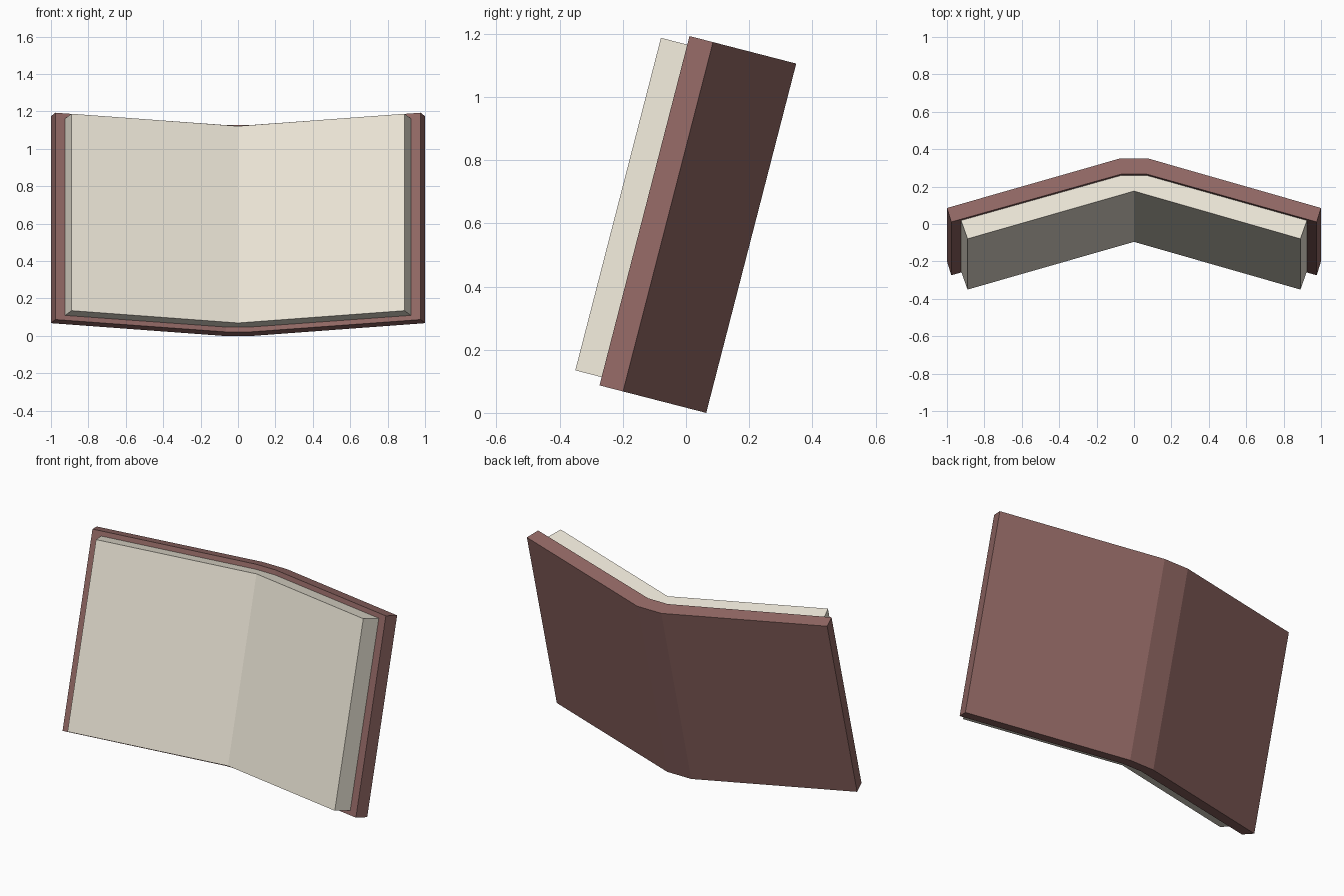
import bpy, bmesh, math
from mathutils import Matrix

if "Cube" in bpy.data.objects:
    bpy.data.objects.remove(bpy.data.objects["Cube"])

TILT = math.radians(14.45)
# local x = width, local y = towards the back, local z = up the book
FRAME = Matrix.Translation((0, 0.064, 0)) @ Matrix.Rotation(-TILT, 4, 'X')


def material(name, rgb):
    m = bpy.data.materials.new(name)
    m.diffuse_color = (*rgb, 1)
    m.use_nodes = True
    m.node_tree.nodes["Principled BSDF"].inputs["Base Color"].default_value = m.diffuse_color
    return m


def mirrored_prism(name, front, back, z0, z1, mat):
    """Extrude a symmetric (x, depth) section; each list runs from the spine outwards."""
    half = front + back[::-1]
    left = [(-x, w) for x, w in reversed(half) if x > 0]
    outline = [(x, w) for x, w in half] + left
    bm = bmesh.new()
    verts = [bm.verts.new((x, -w, z0)) for x, w in outline]
    face = bm.faces.new(verts)
    ext = bmesh.ops.extrude_face_region(bm, geom=[face])
    top = [v for v in ext['geom'] if isinstance(v, bmesh.types.BMVert)]
    bmesh.ops.translate(bm, verts=top, vec=(0, 0, z1 - z0))
    bmesh.ops.recalc_face_normals(bm, faces=bm.faces)
    bmesh.ops.triangulate(bm, faces=[f for f in bm.faces if len(f.verts) > 4])
    bm.transform(FRAME)
    me = bpy.data.meshes.new(name)
    bm.to_mesh(me)
    bm.free()
    me.materials.append(mat)
    ob = bpy.data.objects.new(name, me)
    bpy.context.collection.objects.link(ob)


# Hard cover: flat spine with two boards angled forward
mirrored_prism("cover",
               [(0, 0.084), (0.065, 0.084), (0.977, 0.349)],
               [(0, 0), (0.08, 0), (1.0, 0.272)],
               0, 1.142, material("cover_leather", (0.29, 0.14, 0.13)))

# Page block: bevelled fore-edges, sitting inside the cover
mirrored_prism("pages",
               [(0, 0.1715), (0.89, 0.435)],
               [(0, 0.083), (0.065, 0.083), (0.925, 0.333)],
               0.027, 1.114, material("page_paper", (0.85, 0.80, 0.69)))
